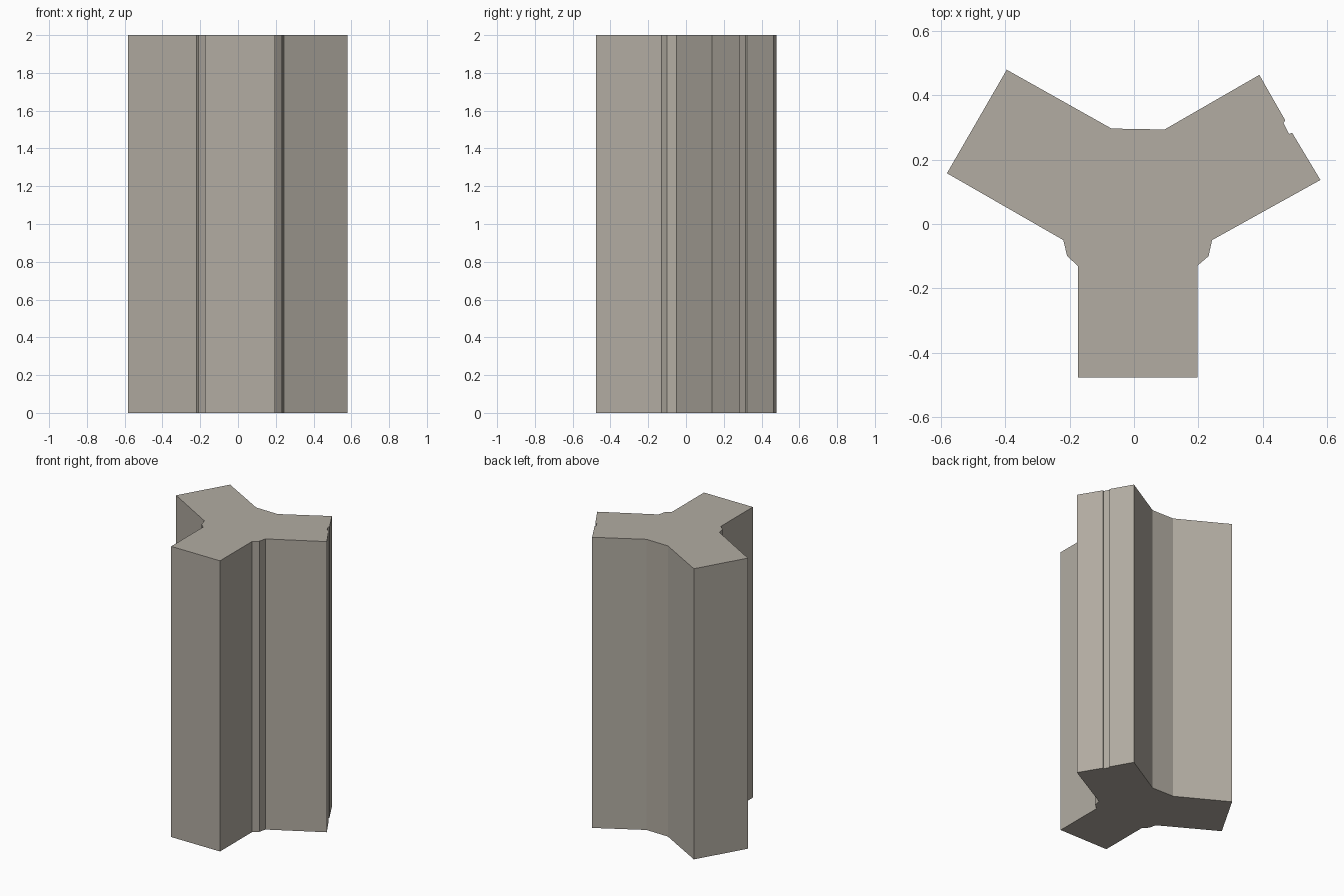
import bpy
import bmesh
from mathutils import Vector

HEIGHT = 2.0

cube = bpy.data.objects.get("Cube")
if cube:
    bpy.data.objects.remove(cube, do_unlink=True)

# Stone colour
stone = bpy.data.materials.new("warm grey stone")
stone.use_nodes = True
colour = (0.445, 0.413, 0.361, 1.0)
stone.diffuse_color = colour
stone.node_tree.nodes["Principled BSDF"].inputs["Base Color"].default_value = colour

# Three-winged floor plan, counter-clockwise
front_wing = [(-0.175, -0.477), (0.197, -0.477)]
left_corner = [(0.197, -0.13), (0.232, -0.10), (0.243, -0.05)]
left_wing = [(0.58, 0.137), (0.492, 0.284), (0.482, 0.28),
             (0.465, 0.315), (0.471, 0.322), (0.39, 0.464)]
back_wall = [(0.095, 0.294), (-0.07, 0.297)]
right_wing = [(-0.396, 0.48), (-0.582, 0.158)]
right_corner = [(-0.22, -0.05), (-0.208, -0.10), (-0.175, -0.13)]
plan = front_wing + left_corner + left_wing + back_wall + right_wing + right_corner

# Extrude the plan into a tower
bm = bmesh.new()
base = bm.faces.new([bm.verts.new((x, y, 0)) for x, y in plan])
extruded = bmesh.ops.extrude_face_region(bm, geom=[base], use_keep_orig=True)
top = [v for v in extruded["geom"] if isinstance(v, bmesh.types.BMVert)]
bmesh.ops.translate(bm, verts=top, vec=Vector((0, 0, HEIGHT)))
bmesh.ops.recalc_face_normals(bm, faces=bm.faces)

mesh = bpy.data.meshes.new("tower")
bm.to_mesh(mesh)
bm.free()
mesh.materials.append(stone)
tower = bpy.data.objects.new("tower", mesh)
bpy.context.collection.objects.link(tower)
